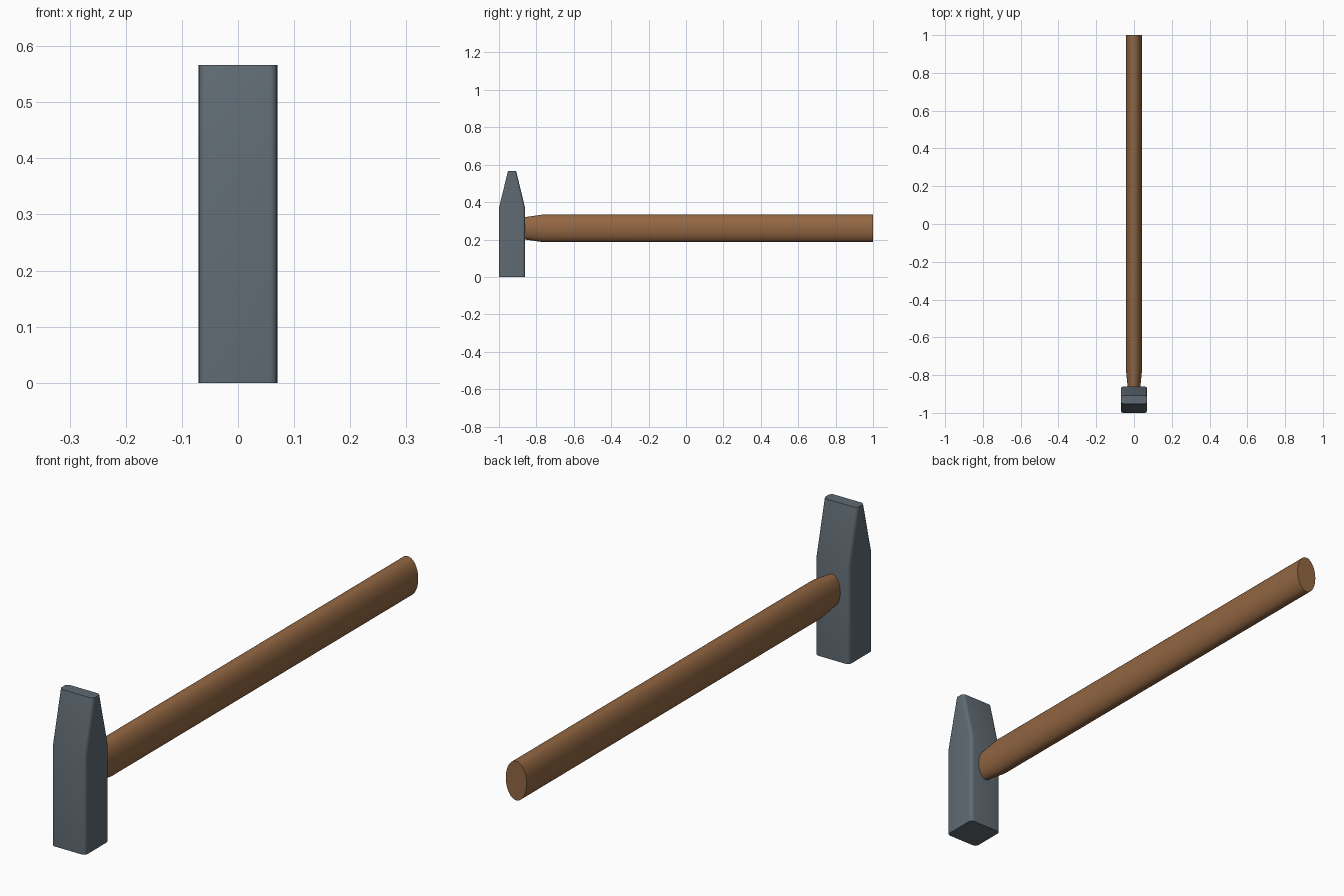
import bpy, bmesh, math

if "Cube" in bpy.data.objects:
    bpy.data.objects.remove(bpy.data.objects["Cube"])


def material(name, color):
    m = bpy.data.materials.new(name)
    m.diffuse_color = (*color, 1)
    m.use_nodes = True
    m.node_tree.nodes["Principled BSDF"].inputs["Base Color"].default_value = m.diffuse_color
    return m


def loft(name, sections, mat):
    """Skin a list of equal-length closed sections and cap both ends."""
    bm = bmesh.new()
    rings = [[bm.verts.new(p) for p in s] for s in sections]
    n = len(rings[0])
    for a, b in zip(rings, rings[1:]):
        for i in range(n):
            j = (i + 1) % n
            bm.faces.new((a[i], a[j], b[j], b[i]))
    bm.faces.new(rings[0])
    bm.faces.new(rings[-1])
    bmesh.ops.recalc_face_normals(bm, faces=bm.faces)
    me = bpy.data.meshes.new(name)
    bm.to_mesh(me)
    bm.free()
    ob = bpy.data.objects.new(name, me)
    bpy.context.collection.objects.link(ob)
    me.materials.append(mat)
    bpy.ops.object.select_all(action='DESELECT')
    ob.select_set(True)
    bpy.context.view_layer.objects.active = ob
    bpy.ops.object.shade_smooth_by_angle(angle=math.radians(25))
    return ob


def rounded_rect(hx, hy, cy, z, r=0.014, steps=5):
    pts = []
    for k, (sx, sy) in enumerate(((1, 1), (-1, 1), (-1, -1), (1, -1))):
        for i in range(steps + 1):
            a = math.pi / 2 * (k + i / steps)
            pts.append((sx * (hx - r) + r * math.cos(a),
                        cy + sy * (hy - r) + r * math.sin(a), z))
    return pts


def ellipse(rx, rz, y, cz=0.26, n=64):
    return [(rx * math.cos(2 * math.pi * i / n), y,
             cz + rz * math.sin(2 * math.pi * i / n)) for i in range(n)]


steel = material("steel", (0.115, 0.145, 0.17))
wood = material("wood", (0.29, 0.135, 0.055))

# Head: straight striking block tapering to a blunt peen
loft("hammer_head", [rounded_rect(0.07, 0.07, -0.93, 0.0),
                     rounded_rect(0.07, 0.07, -0.93, 0.368),
                     rounded_rect(0.07, 0.022, -0.93, 0.566)], steel)

# Handle: oval shaft narrowing where it enters the head
loft("handle", [ellipse(0.033, 0.058, -0.90),
                ellipse(0.034, 0.060, -0.86),
                ellipse(0.043, 0.073, -0.77),
                ellipse(0.043, 0.073, 1.0)], wood)
